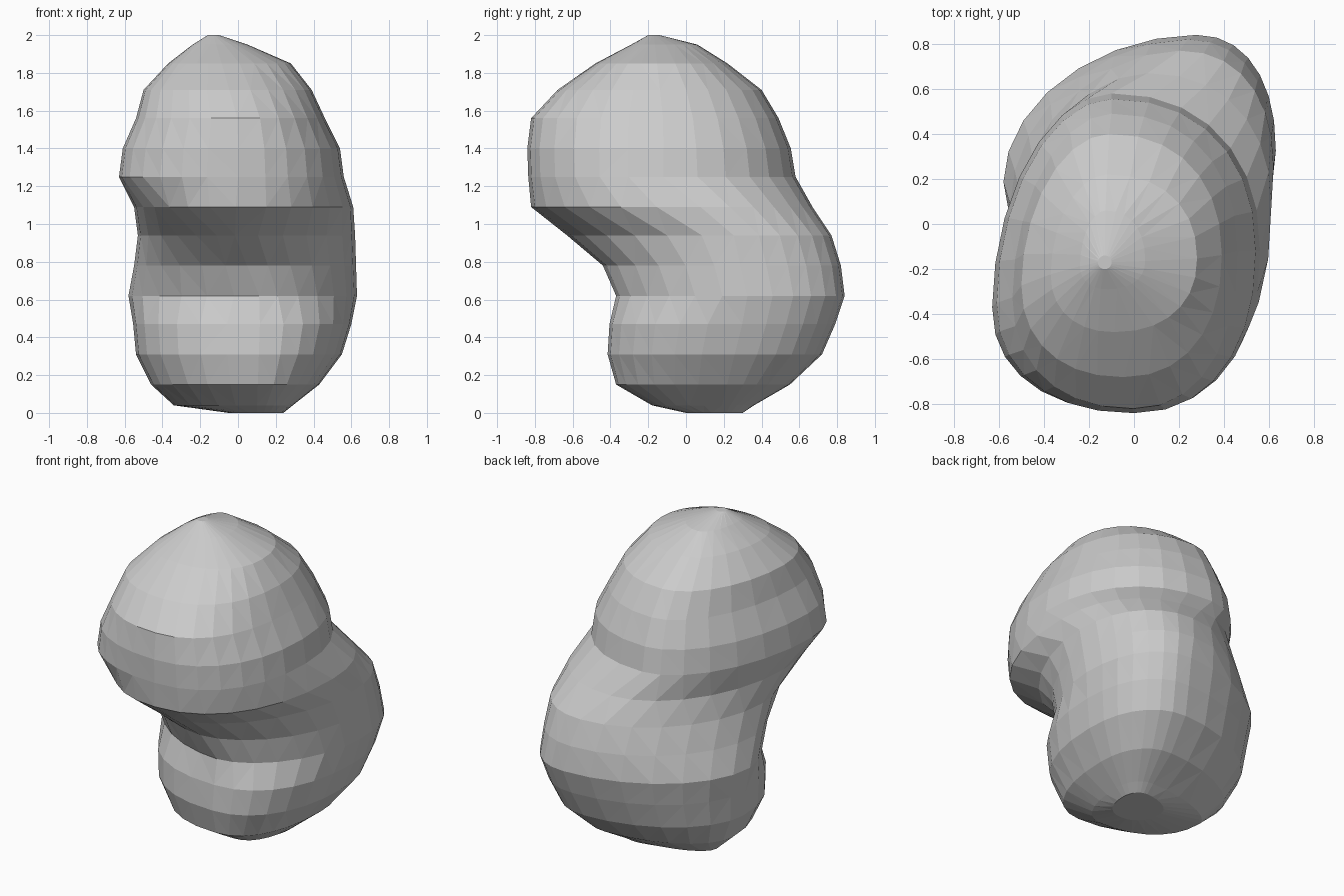
import bpy, bmesh, math

if "Cube" in bpy.data.objects:
    bpy.data.objects.remove(bpy.data.objects["Cube"])

SIDES = 28

# height and extents of each level: z, x min, x max, y min, y max
LEVELS = [
    (0.01, -0.05, 0.24, 0.00, 0.30),
    (0.04, -0.34, 0.29, -0.18, 0.36),
    (0.15, -0.46, 0.43, -0.37, 0.55),
    (0.31, -0.54, 0.55, -0.415, 0.72),
    (0.47, -0.555, 0.60, -0.405, 0.79),
    (0.62, -0.58, 0.63, -0.37, 0.84),
    (0.78, -0.55, 0.625, -0.44, 0.82),
    (0.94, -0.53, 0.62, -0.63, 0.77),
    (1.09, -0.55, 0.61, -0.82, 0.67),
    (1.25, -0.63, 0.56, -0.835, 0.58),
    (1.40, -0.61, 0.54, -0.84, 0.555),
    (1.56, -0.54, 0.46, -0.82, 0.49),
    (1.71, -0.50, 0.39, -0.68, 0.40),
    (1.85, -0.37, 0.28, -0.48, 0.22),
    (1.95, -0.24, 0.05, -0.29, 0.06),
    (2.00, -0.16, -0.10, -0.20, -0.14),
]

# where the outline touches its extents: z, y at left, y at right, x at front, x at back
TOUCH = [
    (0.00, 0.18, 0.18, 0.10, 0.15),
    (0.60, 0.20, 0.33, 0.12, 0.28),
    (0.95, -0.02, 0.25, -0.02, 0.20),
    (1.25, -0.37, -0.12, 0.00, -0.10),
    (1.55, -0.33, -0.12, 0.00, -0.10),
    (2.00, -0.17, -0.17, -0.13, -0.13),
]


def touch_at(z):
    for a, b in zip(TOUCH, TOUCH[1:]):
        if z <= b[0]:
            t = (z - a[0]) / (b[0] - a[0])
            return [p + (q - p) * t for p, q in zip(a[1:], b[1:])]


def ring(bm, z, x0, x1, y0, y1):
    """Closed outline made of four elliptical quadrants."""
    yl, yr, xf, xb = touch_at(z)
    neck = 0.6 < z < 1.0
    verts = []
    for i in range(SIDES):
        a = 2 * math.pi * i / SIDES
        c, s = math.cos(a), math.sin(a)
        right, back = c >= 0, s >= 0
        power = 0.9
        if not right and back:
            power = 1.05
        elif neck and not back:
            power = 1.1
        u, v = abs(c) ** power, abs(s) ** power
        xm, ym = (xb if back else xf), (yr if right else yl)
        x = xm + ((x1 if right else x0) - xm) * u
        y = ym + ((y1 if back else y0) - ym) * v
        verts.append(bm.verts.new((x, y, z)))
    return verts


# boulder: leaning two-lobed body lofted through the levels
bm = bmesh.new()
rings = [ring(bm, *level) for level in LEVELS]
for low, high in zip(rings, rings[1:]):
    for i in range(SIDES):
        j = (i + 1) % SIDES
        bm.faces.new((low[i], low[j], high[j], high[i]))
bm.faces.new(rings[0][::-1])
bm.faces.new(rings[-1])
for v in rings[0]:
    v.co.z = 0.0
bmesh.ops.triangulate(bm, faces=bm.faces[:])
bmesh.ops.recalc_face_normals(bm, faces=bm.faces[:])
mesh = bpy.data.meshes.new("boulder")
bm.to_mesh(mesh)
bm.free()
boulder = bpy.data.objects.new("boulder", mesh)
bpy.context.collection.objects.link(boulder)
